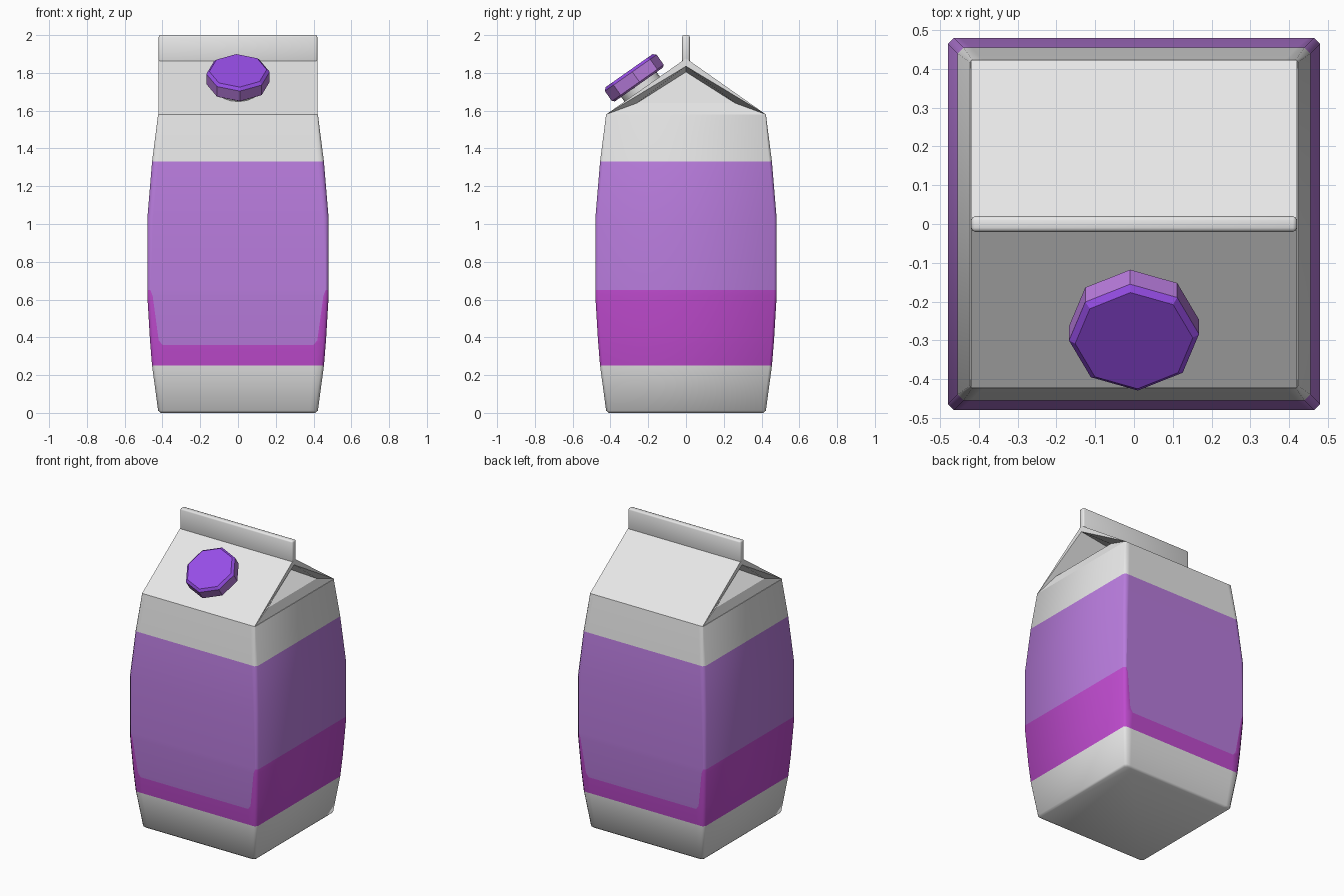
import bpy, bmesh, math
from mathutils import Matrix, Vector

if "Cube" in bpy.data.objects:
    bpy.data.objects.remove(bpy.data.objects["Cube"])


def mat(name, rgb):
    m = bpy.data.materials.new(name)
    m.diffuse_color = (*rgb, 1)
    m.use_nodes = True
    m.node_tree.nodes["Principled BSDF"].inputs["Base Color"].default_value = m.diffuse_color
    return m


WHITE = mat("white card", (0.80, 0.80, 0.80))
LILAC = mat("lilac label", (0.48, 0.20, 0.72))
MAGENTA = mat("magenta band", (0.52, 0.07, 0.62))
VIOLET = mat("violet cap", (0.31, 0.075, 0.80))


def finish(name, bm, mats, angle=30):
    bmesh.ops.recalc_face_normals(bm, faces=bm.faces[:])
    me = bpy.data.meshes.new(name)
    bm.to_mesh(me)
    bm.free()
    ob = bpy.data.objects.new(name, me)
    bpy.context.collection.objects.link(ob)
    for m in mats:
        me.materials.append(m)
    bpy.ops.object.select_all(action='DESELECT')
    ob.select_set(True)
    bpy.context.view_layer.objects.active = ob
    bpy.ops.object.shade_smooth_by_angle(angle=math.radians(angle))
    return ob


# Carton body: stacked chamfered square rings (z, half width, chamfer, label panel half width)
levels = [(0, .41, .012, .37), (.012, .423, .014, .38), (.25, .455, .015, .40),
          (.36, .464, .015, .40), (.385, .466, .015, .42), (.62, .48, .015, .452),
          (.65, .48, .015, .464), (1.03, .48, .015, .45), (1.33, .455, .015, .42),
          (1.58, .423, .006, .39)]
bm = bmesh.new()
rings = []
for z, w, c, u in levels:
    d = w - c
    half = [(-d, -w), (-u, -w), (u, -w), (d, -w), (w, -d), (w, d)]
    pts = half + [(-x, -y) for x, y in half]
    rings.append([bm.verts.new((x, y, z)) for x, y in pts])
bm.faces.new(rings[0])
bm.faces.new(rings[-1])
for i in range(len(rings) - 1):
    zm = (levels[i][0] + levels[i + 1][0]) / 2
    for k in range(12):
        n = (k + 1) % 12
        f = bm.faces.new((rings[i][k], rings[i][n], rings[i + 1][n], rings[i + 1][k]))
        panel = k in (1, 7) and zm > .36
        if .25 < zm < 1.33:
            f.material_index = 2 if zm < .65 and not panel else 1
finish("carton_body", bm, [WHITE, LILAC, MAGENTA], 50)

# Gable roof with folded-in triangular ends
bm = bmesh.new()
ends = []
for s in (-1, 1):
    A, B, C, O, a, b, c = [bm.verts.new((s * x, y, z)) for x, y, z in (
        (.42, -.423, 1.58), (.42, .423, 1.58), (.42, 0, 1.877), (.42, 0, 1.835),
        (.405, -.26, 1.64), (.405, .26, 1.64), (.22, 0, 1.805))]
    for f in ((A, C, O), (B, O, C), (A, O, c, a), (B, b, c, O), (A, a, b, B), (a, c, b)):
        bm.faces.new(f)
    ends.append((A, B, C))
(A, B, C), (D, E, F) = ends
for f in ((A, C, F, D), (B, E, F, C), (A, D, E, B)):
    bm.faces.new(f)
finish("gable_roof", bm, [WHITE])

# Sealed top fin
bm = bmesh.new()
bmesh.ops.create_cube(bm, size=1, matrix=Matrix.Translation((0, 0, 1.925))
                      @ Matrix.Diagonal((.84, .04, .15, 1)))
bmesh.ops.bevel(bm, geom=bm.edges[:], offset=.01, segments=2, affect='EDGES', profile=.5)
finish("top_fin", bm, [WHITE], 50)

# Spout neck and screw cap, perpendicular to the front roof slope
normal = Vector((0, -.575, .818)).normalized()
tilt = Matrix.Rotation(math.atan2(-normal.y, normal.z), 4, 'X')
base = Vector((0, -.232, 1.714))


def lathe(name, profile, sides, mats, top_from=99):
    bm = bmesh.new()
    M = Matrix.Translation(base) @ tilt
    loops = []
    for r, h in profile:
        loops.append([bm.verts.new(M @ Vector((r * math.cos(t), r * math.sin(t), h)))
                      for t in [2 * math.pi * k / sides + .06 for k in range(sides)]])
    bm.faces.new(loops[0])
    top = bm.faces.new(loops[-1])
    top.material_index = 1 if len(mats) > 1 else 0
    for i in range(len(loops) - 1):
        for k in range(sides):
            n = (k + 1) % sides
            f = bm.faces.new((loops[i][k], loops[i][n], loops[i + 1][n], loops[i + 1][k]))
            if i >= top_from:
                f.material_index = 1
    finish(name, bm, mats)


lathe("spout_neck", [(.115, -.03), (.115, .04)], 16, [WHITE])
lathe("screw_cap", [(.155, .03), (.168, .04), (.168, .105), (.152, .12)], 8,
      [LILAC, VIOLET], 2)
